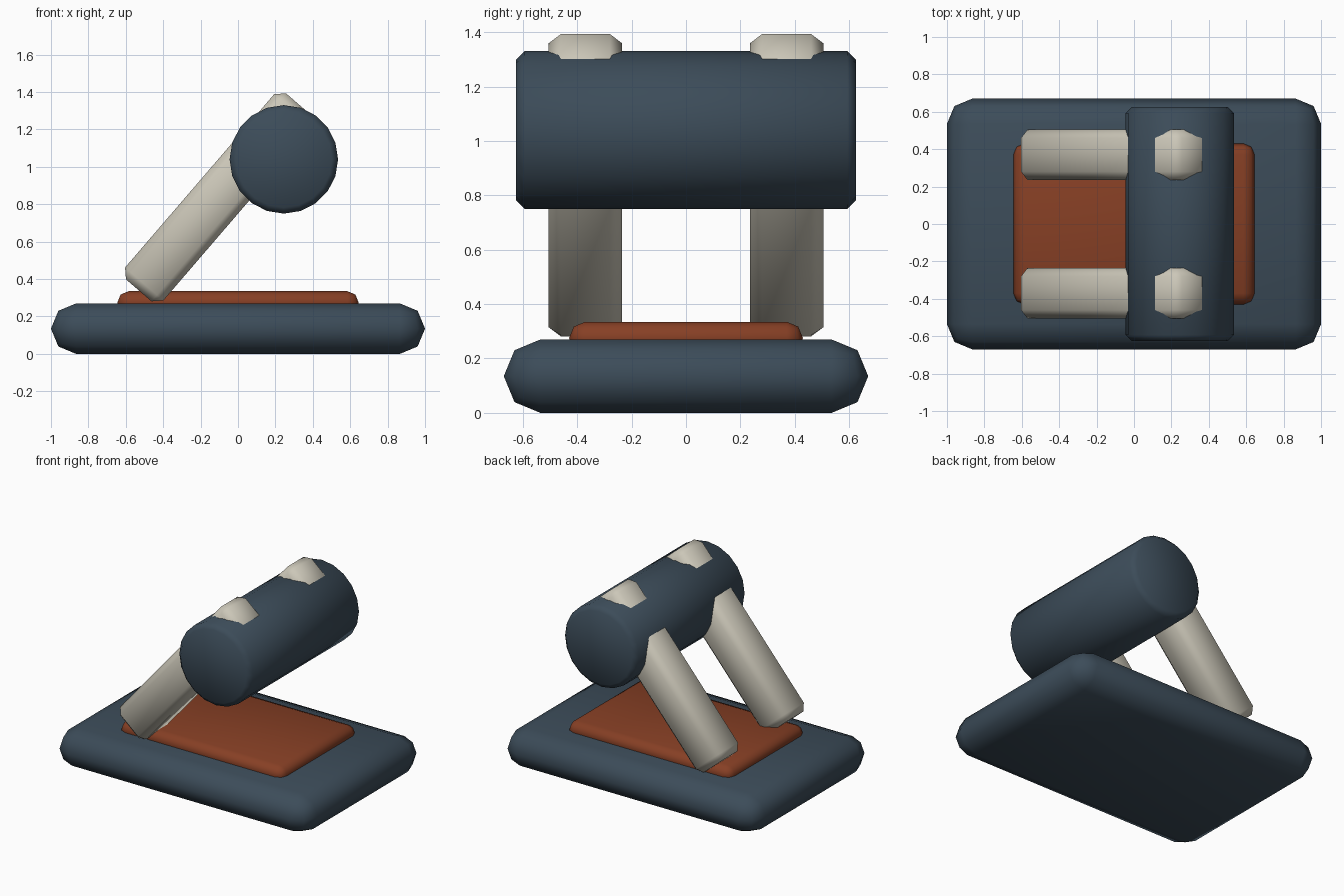
import bpy, bmesh, math
from mathutils import Matrix

if "Cube" in bpy.data.objects:
    bpy.data.objects.remove(bpy.data.objects["Cube"])


def material(name, rgb):
    m = bpy.data.materials.new(name)
    m.diffuse_color = (*rgb, 1)
    m.use_nodes = True
    m.node_tree.nodes["Principled BSDF"].inputs["Base Color"].default_value = m.diffuse_color
    return m


slate = material("slate", (0.045, 0.072, 0.1))
rust = material("rust", (0.24, 0.05, 0.018))
cream = material("cream", (0.6, 0.57, 0.48))


def finish(name, bm, mat, matrix, angle):
    bmesh.ops.remove_doubles(bm, verts=bm.verts[:], dist=1e-4)
    bmesh.ops.recalc_face_normals(bm, faces=bm.faces[:])
    me = bpy.data.meshes.new(name)
    bm.to_mesh(me)
    bm.free()
    me.materials.append(mat)
    ob = bpy.data.objects.new(name, me)
    ob.matrix_world = matrix
    bpy.context.collection.objects.link(ob)
    bpy.ops.object.select_all(action='DESELECT')
    bpy.context.view_layer.objects.active = ob
    ob.select_set(True)
    bpy.ops.object.shade_smooth_by_angle(angle=math.radians(angle))


def soft_box(name, size, loc, bevel, segments, mat, tilt=0, angle=50):
    bm = bmesh.new()
    bmesh.ops.create_cube(bm, size=1)
    bmesh.ops.scale(bm, vec=size, verts=bm.verts[:])
    bmesh.ops.bevel(bm, geom=bm.edges[:], offset=bevel, segments=segments,
                    profile=0.5, affect='EDGES', clamp_overlap=True)
    turn = Matrix.Rotation(math.radians(-tilt), 4, 'Y')
    finish(name, bm, mat, Matrix.Translation(loc) @ turn, angle)


# Base slab and inset pad
soft_box("base", (2, 1.34, 0.27), (0, 0, 0.135), 0.135, 2, slate)
soft_box("pad", (1.29, 0.86, 0.12), (0, 0, 0.275), 0.06, 2, rust)

# Pair of leaning arms
for side, y in (("front", -0.37), ("back", 0.37)):
    soft_box(side + "_arm", (1.312, 0.27, 0.27), (-0.103, y, 0.837),
             0.045, 1, cream, tilt=49.3)

# Crossbar drum with chamfered rims
bm = bmesh.new()
bmesh.ops.create_cone(bm, cap_ends=True, segments=20, radius1=0.29,
                      radius2=0.29, depth=1.25)
rims = [e for e in bm.edges if abs(e.verts[0].co.z - e.verts[1].co.z) < 1e-4]
bmesh.ops.bevel(bm, geom=rims, offset=0.032, segments=1, affect='EDGES')
finish("drum", bm, slate, Matrix.Translation((0.245, 0, 1.04))
       @ Matrix.Rotation(math.pi / 2, 4, 'X'), 50)
